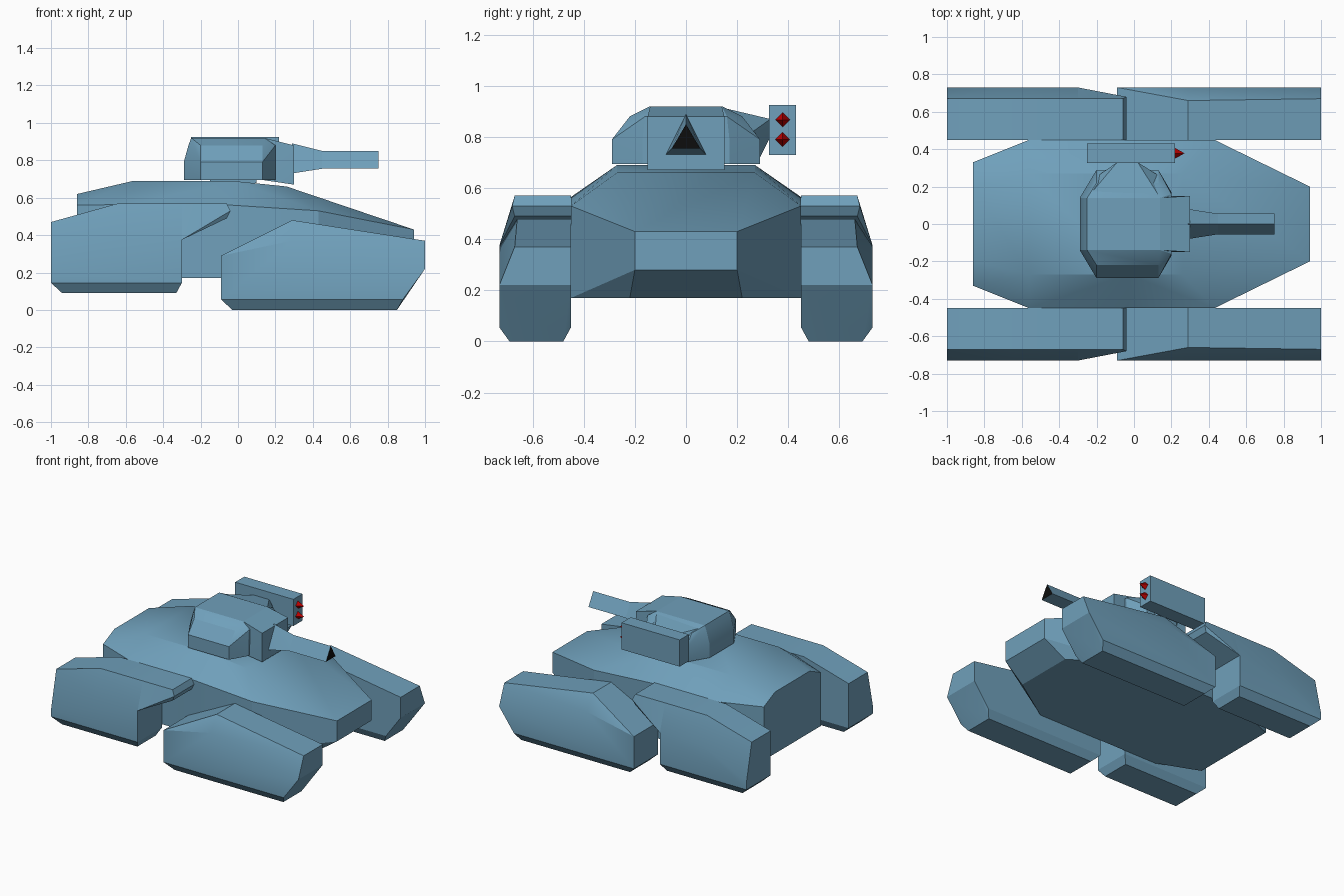
import bpy, bmesh, math

if "Cube" in bpy.data.objects:
    bpy.data.objects.remove(bpy.data.objects["Cube"])


def material(name, rgb):
    m = bpy.data.materials.new(name)
    m.use_nodes = True
    m.diffuse_color = (*rgb, 1)
    bsdf = m.node_tree.nodes["Principled BSDF"]
    bsdf.inputs["Base Color"].default_value = (*rgb, 1)
    bsdf.inputs["Roughness"].default_value = 0.7
    return m


armor = material("steel blue armor", (0.16, 0.35, 0.495))
red = material("red warhead", (0.5, 0.0, 0.0))
black = material("black bore", (0.004, 0.004, 0.004))


def solid(name, points, mat=armor, angle=25):
    """Faceted convex block wrapped around its corner points."""
    bm = bmesh.new()
    for p in points:
        bm.verts.new(p)
    bmesh.ops.remove_doubles(bm, verts=bm.verts, dist=0.0005)
    res = bmesh.ops.convex_hull(bm, input=bm.verts)
    junk = set(res["geom_interior"]) | set(res["geom_unused"])
    bmesh.ops.delete(bm, geom=[g for g in junk if isinstance(g, bmesh.types.BMVert)], context="VERTS")
    bmesh.ops.dissolve_limit(bm, angle_limit=0.02, verts=bm.verts, edges=bm.edges)
    bmesh.ops.recalc_face_normals(bm, faces=bm.faces)
    me = bpy.data.meshes.new(name)
    bm.to_mesh(me)
    bm.free()
    me.materials.append(mat)
    ob = bpy.data.objects.new(name, me)
    bpy.context.collection.objects.link(ob)
    bpy.ops.object.select_all(action="DESELECT")
    ob.select_set(True)
    bpy.context.view_layer.objects.active = ob
    bpy.ops.object.shade_smooth_by_angle(angle=math.radians(angle))
    return ob


def both(points):
    """Repeat points on both sides of the centre line."""
    return [(x, s * y, z) for x, y, z in points for s in (1, -1)]


def flip(points, s):
    return [(x, s * y, z) for x, y, z in points]


def box(x0, x1, y0, y1, z0, z1):
    return [(x, y, z) for x in (x0, x1) for y in (y0, y1) for z in (z0, z1)]


# Hull: roof ridge, shoulder line, belly and nose
roof = [(-.86, .2, .62), (-.56, .27, .69), (-.03, .27, .69), (.26, .27, .66), (.94, .2, .43)]
shoulder = [(-.86, .33, .56), (-.56, .45, .565), (-.03, .45, .56), (.43, .45, .53)]
belly = [(-.86, .33, .17), (-.56, .45, .17), (.43, .45, .17), (.78, .22, .17), (.94, .2, .28)]
solid("hull", both(roof + shoulder + belly))

# Track pods, with an inner wall, a sloped outer shoulder and bevelled feet
IN, TOP, OUT = .45, .67, .73


def across(x, z, *ys):
    return [(x, y, z) for y in ys]


def foot(x0, x1, z):
    pts = []
    for x, inset in ((x0, .06), (x1, -.03)):
        pts += across(x, z + .055, IN, OUT) + across(x + inset, z, IN + .03, OUT - .04)
    return pts


front_pod = (foot(-.09, .88, 0) + across(1, .22, IN, OUT) + across(1, .37, IN, TOP)
             + across(.29, .48, IN, TOP - .01) + across(-.09, .29, IN, OUT)
             + across(.29, .37, OUT))
rear_pod = (foot(-1, -.3, .09) + across(-1, .47, IN, TOP) + across(-1, .2, OUT)
            + across(-.64, .57, IN, TOP) + across(-.64, .375, OUT)
            + across(-.3, .57, IN, TOP) + across(-.3, .375, IN, OUT))
rear_fender = (across(-.3, .57, IN, TOP) + across(-.3, .375, IN, OUT)
               + across(-.06, .57, IN, TOP) + across(-.04, .53, IN, .68)
               + across(-.06, .49, IN, TOP))
for side, s in (("left", 1), ("right", -1)):
    solid(side + "_front_track_pod", flip(front_pod, s))
    solid(side + "_rear_track_pod", flip(rear_pod, s))
    solid(side + "_rear_fender", flip(rear_fender, s))

# Turret on a short neck
solid("turret_neck", box(-.15, .1, -.14, .14, .68, .71))
plan = [(-.29, .14), (-.2, .29), (.13, .29), (.2, .17)]
turret = [(x, y, z) for x, y in plan for z in (.695, .79)]
turret += [(-.265, .14, .88), (-.2, .22, .88), (.13, .22, .88), (.2, .16, .88),
           (-.25, .14, .92), (.14, .14, .92)]
solid("turret", both(turret))

# Gun mantlet
solid("mantlet", both([(.13, .15, .695), (.3, .15, .67), (.3, .15, .88), (.14, .14, .92)]))

# Bracket carrying the missile box
solid("missile_bracket", [(-.25, .14, .91), (.14, .14, .915), (-.2, .22, .7), (.13, .22, .7),
                          (-.19, .26, .82), (.13, .26, .82), (-.09, .33, .87), (.02, .33, .87),
                          (-.09, .33, .8), (.02, .33, .8), (-.13, .28, .7), (.07, .28, .7)])


# Triangular gun
def triangle(x, half, low, high):
    return [(x, -half, low), (x, half, low), (x, 0, high)]


muzzle = triangle(.75, .055, .755, .85)
solid("gun_base", triangle(.29, .08, .73, .89) + triangle(.45, .055, .755, .85))
barrel = solid("gun_barrel", triangle(.44, .055, .755, .85) + muzzle)
barrel.data.materials.append(black)
for f in barrel.data.polygons:
    if f.normal.x > .9:
        f.material_index = 1

# Missile box and its pointed warheads
solid("missile_box", box(-.25, .22, .325, .43, .73, .925))
for i, z in enumerate((.79, .867)):
    r = .031
    solid(f"warhead_{i + 1}", [(.215, .378 - r, z), (.215, .378 + r, z), (.215, .378, z - r),
                               (.215, .378, z + r), (.27, .378, z)], red)
